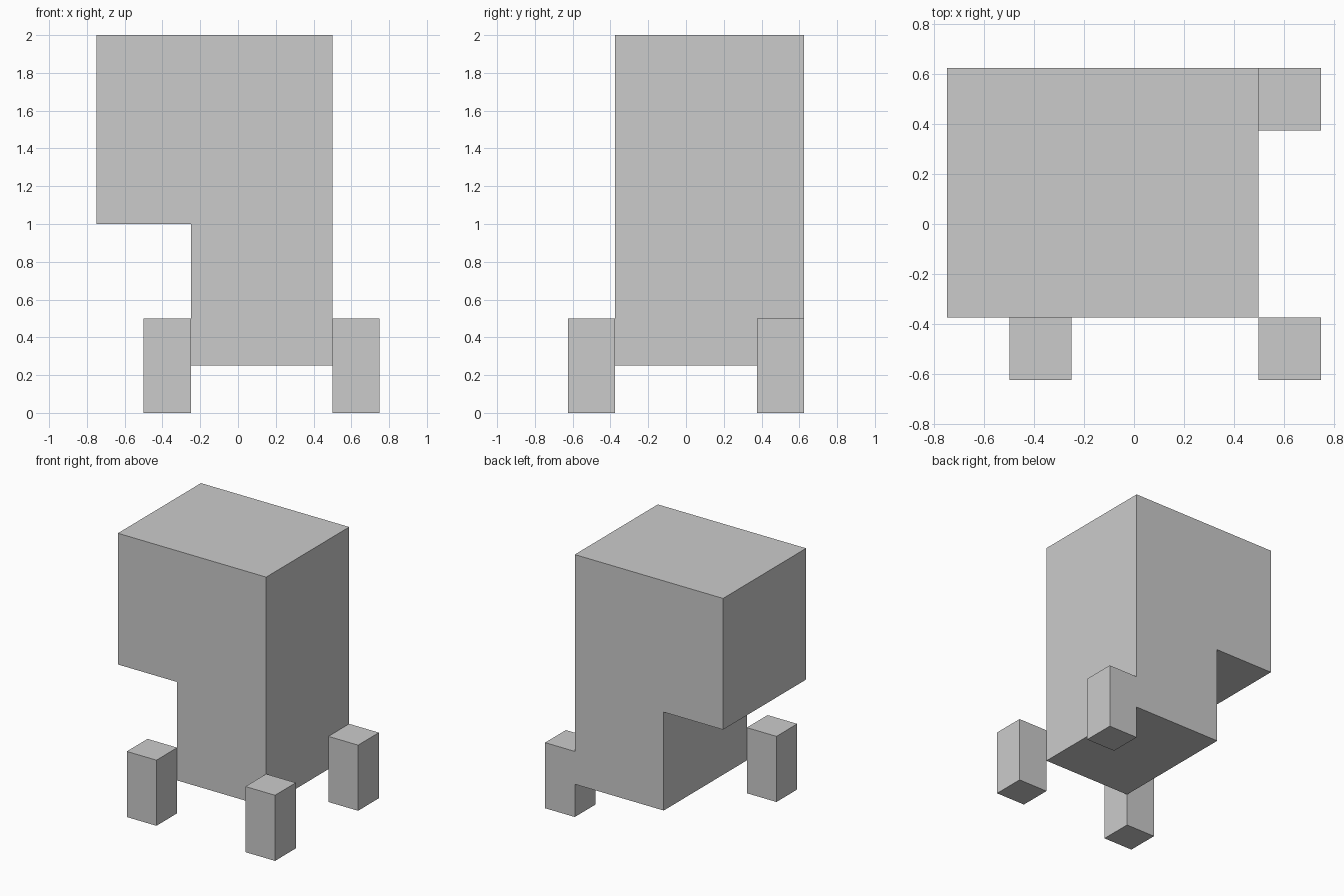
import bpy
import bmesh

if "Cube" in bpy.data.objects:
    bpy.data.objects.remove(bpy.data.objects["Cube"])


def extrude_profile(name, profile, y0, y1):
    """Extrude an (x, z) outline from y0 to y1."""
    bm = bmesh.new()
    face = bm.faces.new([bm.verts.new((x, y0, z)) for x, z in profile])
    result = bmesh.ops.extrude_face_region(bm, geom=[face])
    verts = [v for v in result["geom"] if isinstance(v, bmesh.types.BMVert)]
    bmesh.ops.translate(bm, verts=verts, vec=(0, y1 - y0, 0))
    bmesh.ops.recalc_face_normals(bm, faces=bm.faces)
    mesh = bpy.data.meshes.new(name)
    bm.to_mesh(mesh)
    bm.free()
    obj = bpy.data.objects.new(name, mesh)
    bpy.context.collection.objects.link(obj)
    return obj


# Body: tall block with an overhang on the left
extrude_profile("body", [(-0.25, 0.25), (0.5, 0.25), (0.5, 2), (-0.75, 2),
                         (-0.75, 1), (-0.25, 1)], -0.375, 0.625)

# Three legs touching the body's lower corners
LEG = 0.25
for name, x, y in [("front_left_leg", -0.5, -0.625),
                   ("front_right_leg", 0.5, -0.625),
                   ("back_right_leg", 0.5, 0.375)]:
    extrude_profile(name, [(x, 0), (x + LEG, 0), (x + LEG, 0.5), (x, 0.5)],
                    y, y + LEG)
